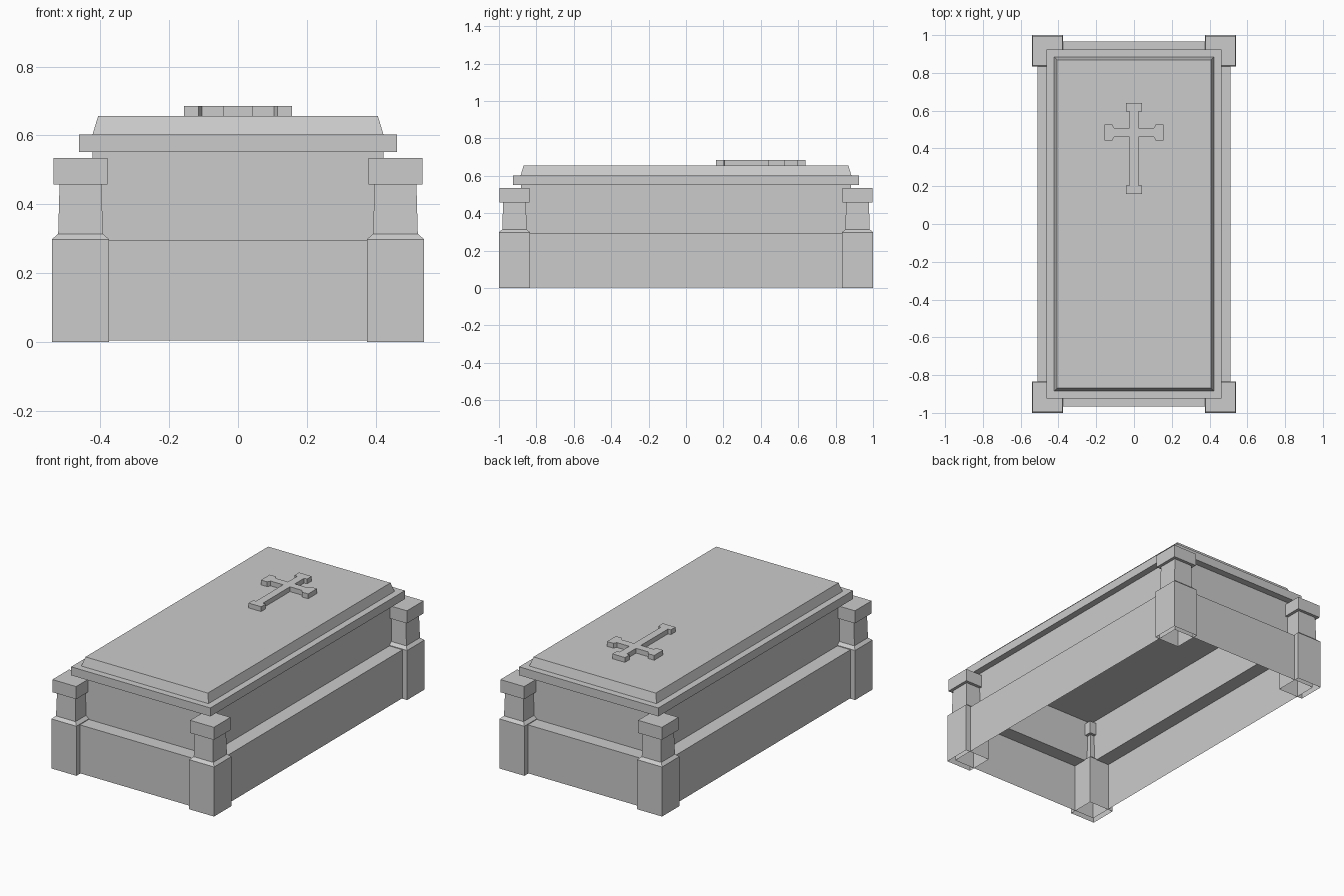
import bpy
import bmesh

cube = bpy.data.objects.get("Cube")
if cube:
    bpy.data.objects.remove(cube, do_unlink=True)

stone = bpy.data.materials.new("grey stone")
stone.use_nodes = True
grey = (0.6, 0.6, 0.6, 1)
stone.diffuse_color = grey
stone.node_tree.nodes["Principled BSDF"].inputs["Base Color"].default_value = grey


def finish(name, bm):
    mesh = bpy.data.meshes.new(name)
    bm.to_mesh(mesh)
    bm.free()
    mesh.materials.append(stone)
    obj = bpy.data.objects.new(name, mesh)
    bpy.context.collection.objects.link(obj)
    return obj


def rect_loft(name, rings, centre=(0, 0), bottom=False, top=True):
    """Stack rectangles given as (half x, half y, z) and skin them."""
    bm = bmesh.new()
    loops = []
    for hx, hy, z in rings:
        corners = [(-hx, -hy), (hx, -hy), (hx, hy), (-hx, hy)]
        loops.append([bm.verts.new((centre[0] + x, centre[1] + y, z)) for x, y in corners])
    for low, high in zip(loops, loops[1:]):
        for i in range(4):
            j = (i + 1) % 4
            bm.faces.new((low[i], low[j], high[j], high[i]))
    if bottom:
        bm.faces.new(loops[0][::-1])
    if top:
        bm.faces.new(loops[-1])
    return finish(name, bm)


# Hollow stepped body, open underneath
rect_loft("tomb_body", [
    (0.51, 0.967, 0.003), (0.51, 0.967, 0.294),
    (0.423, 0.882, 0.294), (0.423, 0.882, 0.552),
], top=False)

# Overhanging lid with a sloped raised panel
rect_loft("lid", [
    (0.463, 0.924, 0.552), (0.463, 0.924, 0.603),
    (0.423, 0.884, 0.603), (0.407, 0.868, 0.656),
], bottom=True)

# Hollow corner posts: plinth, tapered neck and square cap
for side, sx in (("right", -1), ("left", 1)):
    for end, sy in (("front", -1), ("back", 1)):
        sizes = [(0.083, 0), (0.083, 0.298), (0.065, 0.314), (0.061, 0.458),
                 (0.079, 0.458), (0.079, 0.534)]
        rect_loft(f"{end}_{side}_post", [(h, h, z) for h, z in sizes],
                  centre=(sx * 0.458, sy * 0.917))

# Raised cross: right half of the outline, mirrored
BAR, FLARE, MID = 0.023, 0.042, 0.484
half = [
    (FLARE, 0.16), (FLARE, 0.203), (BAR, 0.205), (BAR, MID - BAR),
    (0.105, MID - BAR), (0.115, MID - FLARE), (0.157, MID - FLARE),
    (0.157, MID + FLARE), (0.115, MID + FLARE), (0.105, MID + BAR),
    (BAR, MID + BAR), (BAR, 0.595), (FLARE, 0.597), (FLARE, 0.64),
]
outline = half + [(-x, y) for x, y in reversed(half)]
bm = bmesh.new()
base = bm.faces.new([bm.verts.new((x, y, 0.655)) for x, y in outline])
raised = bmesh.ops.extrude_face_region(bm, geom=[base], use_keep_orig=True)
for v in raised["geom"]:
    if isinstance(v, bmesh.types.BMVert):
        v.co.z = 0.685
bmesh.ops.recalc_face_normals(bm, faces=bm.faces)
finish("cross", bm)
